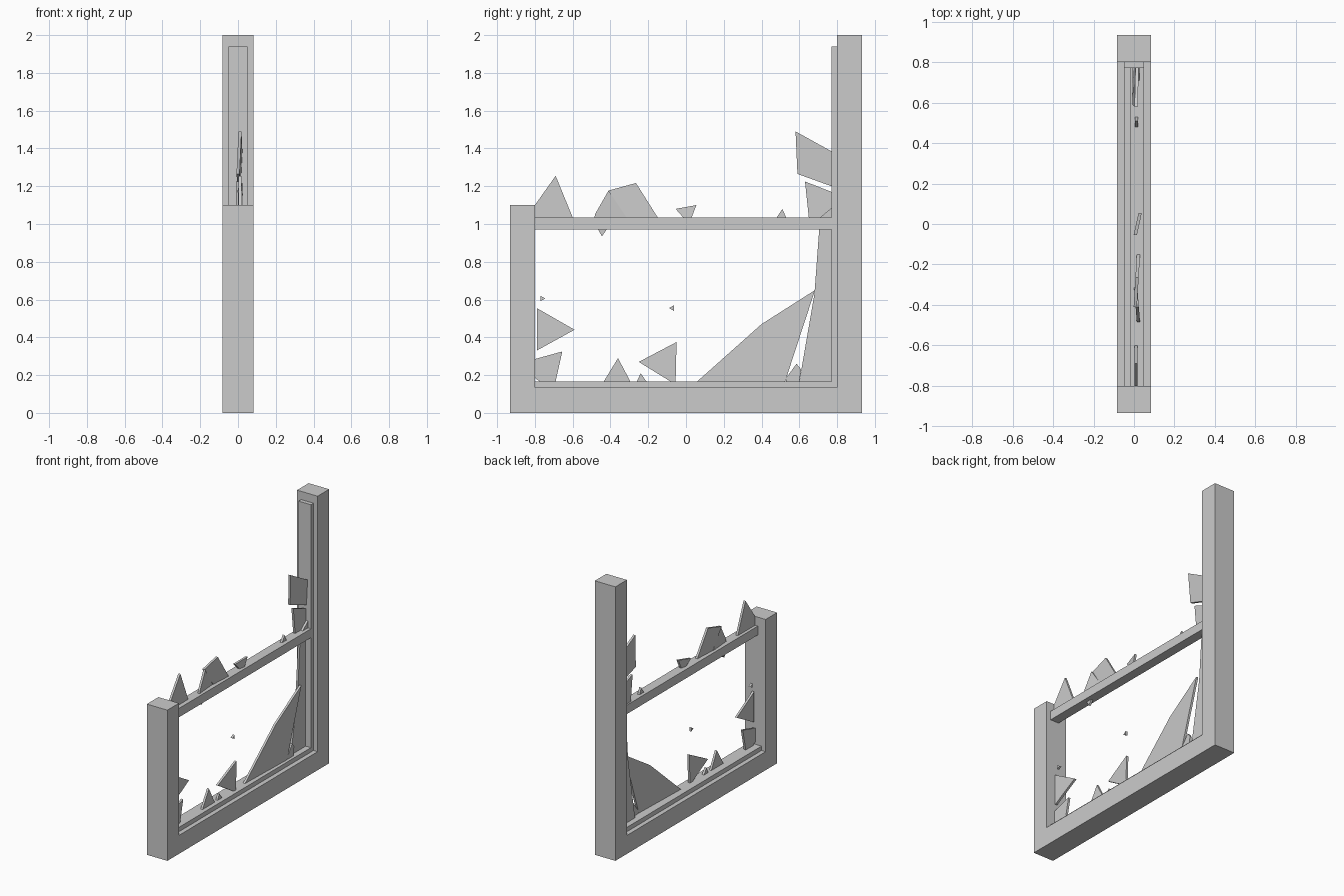
import bpy, bmesh

if "Cube" in bpy.data.objects:
    bpy.data.objects.remove(bpy.data.objects["Cube"])


def box(name, x, y, z):
    """Box from (min, max) ranges."""
    bpy.ops.mesh.primitive_cube_add(size=1, location=[sum(r) / 2 for r in (x, y, z)])
    ob = bpy.context.object
    ob.name = name
    ob.scale = [r[1] - r[0] for r in (x, y, z)]
    bpy.ops.object.transform_apply(location=False, rotation=False, scale=True)
    return ob


def shard(name, outline, x=0.005, lean_y=0.0, lean_z=0.0, thick=0.016):
    """Flat glass piece: (y, z) outline given thickness in x, leaning about its first point."""
    y0, z0 = outline[0]
    bm = bmesh.new()
    rings = []
    for side in (-thick / 2, thick / 2):
        rings.append([bm.verts.new((x + side + lean_y * (y - y0) + lean_z * (z - z0), y, z))
                      for y, z in outline])
    back, front = rings
    bm.faces.new(back)
    bm.faces.new(front)
    n = len(outline)
    for i in range(n):
        j = (i + 1) % n
        bm.faces.new((back[i], back[j], front[j], front[i]))
    bmesh.ops.recalc_face_normals(bm, faces=bm.faces)
    me = bpy.data.meshes.new(name)
    bm.to_mesh(me)
    bm.free()
    ob = bpy.data.objects.new(name, me)
    bpy.context.collection.objects.link(ob)
    return ob


# Outer frame: sill, broken short post, tall post
W, L = (-0.083, 0.083), (-0.05, 0.05)
box("sill", W, (-0.933, 0.933), (0, 0.135))
box("short_post", W, (-0.933, -0.80), (0.135, 1.10))
box("tall_post", W, (0.80, 0.933), (0.135, 2.0))

# Inner lip and crossbar
box("sill_lip", L, (-0.80, 0.80), (0.135, 0.167))
box("post_lip", L, (0.77, 0.80), (0.167, 1.94))
box("crossbar", (-0.02, 0.05), (-0.80, 0.77), (0.97, 1.035))

# Shards standing on the crossbar
shard("bar_shard_left", [(-.80, 1.035), (-.80, 1.10), (-.69, 1.255), (-.60, 1.035)], 0.01)
shard("bar_shard_fold_a", [(-.485, 1.035), (-.48, 1.055), (-.41, 1.177), (-.315, 1.035)], 0.022, -.08)
shard("bar_shard_fold_b", [(-.315, 1.035), (-.41, 1.177), (-.265, 1.217), (-.15, 1.035)], 0.012, .06)
shard("bar_shard_middle", [(-.015, 1.035), (-.055, 1.08), (.055, 1.10), (.03, 1.035)], 0.015, .22)
shard("bar_shard_small", [(.48, 1.035), (.51, 1.08), (.53, 1.035)], 0.012)
shard("bar_shard_hanging", [(-.465, .97), (-.445, .935), (-.42, .97)], 0.01)

# Shards held by the tall post
shard("post_shard_upper", [(.59, 1.265), (.58, 1.49), (.77, 1.385), (.77, 1.20)], 0.0, .05, .05)
shard("post_shard_lower", [(.63, 1.225), (.77, 1.17), (.77, 1.035), (.65, 1.035)], -0.002, .02)
shard("post_shard_corner", [(.71, 1.035), (.77, 1.085), (.77, 1.035)], 0.018)
shard("post_shard_tall", [(.705, .97), (.77, .97), (.77, .167), (.60, .167), (.68, .63)], 0.0)

# Large folded shard at the sill
shard("large_shard_outer", [(.22, .167), (.06, .167), (.40, .47), (.683, .65)], 0.012, .03)
shard("large_shard_inner", [(.22, .167), (.683, .65), (.525, .167)], 0.012, .03)

# Smaller shards along the sill
shard("sill_shard_corner", [(.53, .167), (.53, .185), (.585, .26), (.61, .23), (.60, .167)], 0.02)
shard("sill_shard_middle", [(-.25, .27), (-.05, .375), (-.055, .165), (-.08, .165)], 0.005, .05)
shard("sill_shard_left", [(-.435, .167), (-.36, .29), (-.295, .167)], 0.01)
shard("sill_shard_small", [(-.26, .167), (-.24, .21), (-.21, .167)], 0.01)

# Shards beside the short post
shard("side_shard_upper", [(-.79, .555), (-.59, .44), (-.79, .33)], 0.01)
shard("side_shard_lower", [(-.80, .285), (-.655, .325), (-.69, .167), (-.775, .167), (-.80, .185)], 0.008)

# Loose fragments in the opening
shard("fragment_left", [(-.77, .62), (-.745, .605), (-.77, .592)], 0.01)
shard("fragment_middle", [(-.09, .555), (-.064, .57), (-.064, .54)], 0.01)
